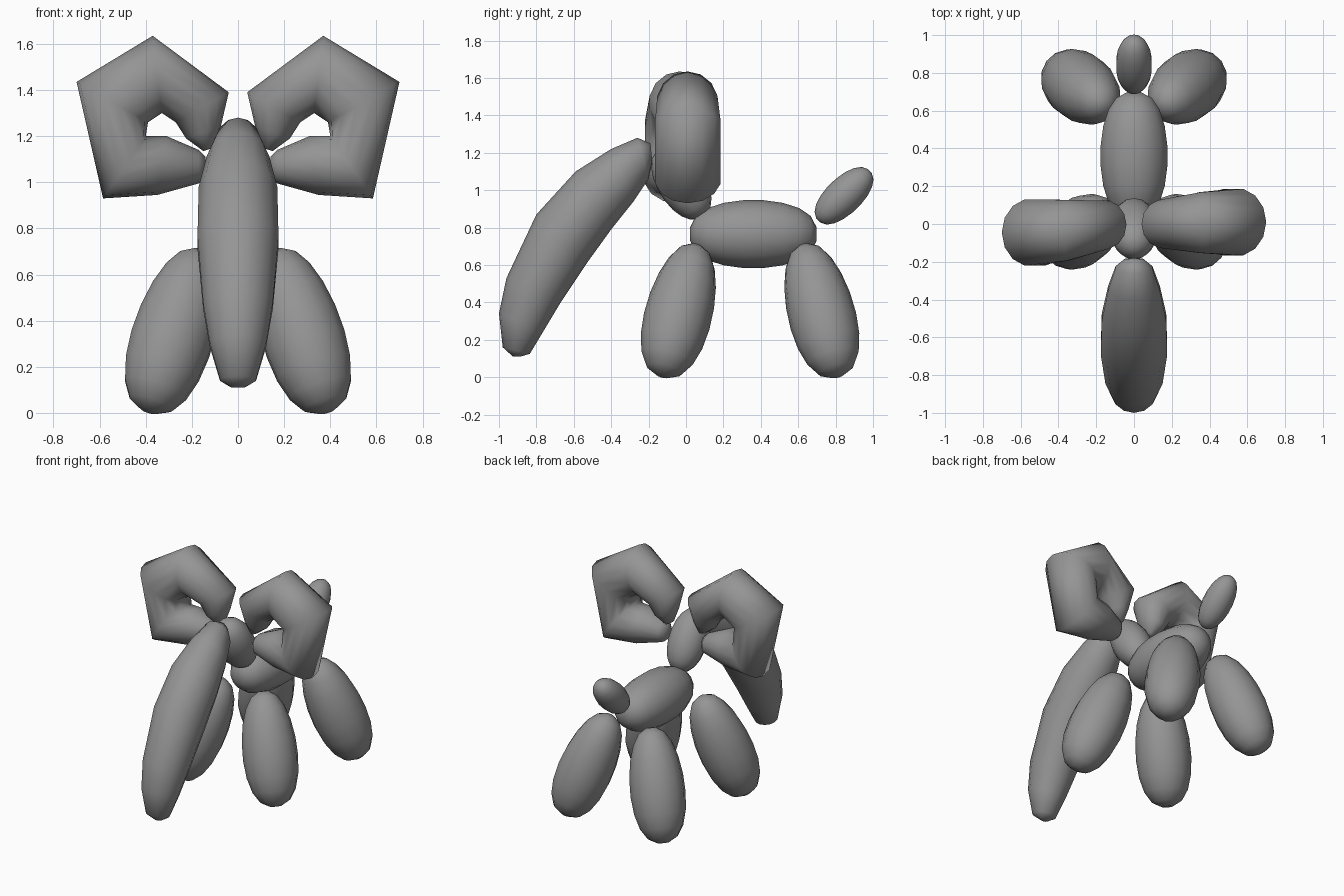
import bpy, bmesh, math
from mathutils import Vector

if "Cube" in bpy.data.objects:
    bpy.data.objects.remove(bpy.data.objects["Cube"])

mat = bpy.data.materials.new("balloon grey")
mat.diffuse_color = (0.3, 0.3, 0.3, 1)
mat.use_nodes = True
mat.node_tree.nodes["Principled BSDF"].inputs["Base Color"].default_value = mat.diffuse_color
SIDES = 14


def loft(name, rings):
    """Skin elliptical rings given as (edge point, opposite edge point, depth vector)."""
    bm = bmesh.new()
    loops = []
    for a, b, d in rings:
        c, h = (a + b) / 2, (a - b) / 2
        loops.append([bm.verts.new(c + h * math.cos(t) + d * math.sin(t))
                      for t in (2 * math.pi * i / SIDES for i in range(SIDES))])
    for p, q in zip(loops, loops[1:]):
        for i in range(SIDES):
            j = (i + 1) % SIDES
            bm.faces.new((p[i], p[j], q[j], q[i]))
    bm.faces.new(loops[0][::-1])
    bm.faces.new(loops[-1])
    bmesh.ops.recalc_face_normals(bm, faces=bm.faces[:])
    for f in bm.faces:
        f.smooth = True
    me = bpy.data.meshes.new(name)
    bm.to_mesh(me)
    bm.free()
    me.materials.append(mat)
    ob = bpy.data.objects.new(name, me)
    bpy.context.collection.objects.link(ob)
    return ob


def bubble(name, centre, axis, length, radius, egg=0.0, power=0.85, steps=9):
    """Blunt balloon segment: half length along axis, optional fatter end."""
    c, d = Vector(centre), Vector(axis).normalized()
    u = d.cross(Vector((1, 0, 0)) if abs(d.x) < 0.9 else Vector((0, 0, 1))).normalized()
    v = d.cross(u)
    rings = []
    for k in range(steps + 1):
        a = 0.12 + (math.pi - 0.24) * k / steps
        t = -math.cos(a)
        r = radius * math.sin(a) ** power * (1 + egg * t)
        m = c + d * length * t
        rings.append((m + u * r, m - u * r, v * r))
    return loft(name, rings)


# body, head and tail
bubble("body", (0, 0.36, 0.765), (0, 1, 0), 0.34, 0.183, power=0.75)
bubble("head", (0, -0.025, 1.04), (0, -0.5, 0.8), 0.215, 0.128)
bubble("tail", (0, 0.845, 0.97), (0, 0.75, 0.72), 0.192, 0.097)

# legs, splayed outward
for side, sx in (("left", -1), ("right", 1)):
    bubble(f"front_leg_{side}", (0.275 * sx, -0.035, 0.356), (0.30 * sx, -0.24, -0.92),
           0.38, 0.18, egg=0.08, power=0.8)
    bubble(f"back_leg_{side}", (0.275 * sx, 0.72, 0.356), (0.30 * sx, 0.24, -0.92),
           0.38, 0.18, egg=0.08, power=0.8)

# trunk: upper edge (y, z), lower edge (y, z), half width
trunk = [(-0.925, 0.11, -0.885, 0.11, 0.03), (-0.98, 0.16, -0.835, 0.125, 0.08),
         (-1.0, 0.34, -0.76, 0.25, 0.125), (-0.96, 0.53, -0.67, 0.40, 0.155),
         (-0.80, 0.87, -0.53, 0.61, 0.18), (-0.59, 1.10, -0.40, 0.79, 0.175),
         (-0.40, 1.22, -0.28, 0.94, 0.14), (-0.26, 1.28, -0.20, 1.06, 0.10),
         (-0.19, 1.25, -0.18, 1.15, 0.05)]
loft("trunk", [(Vector((0, a, b)), Vector((0, c, d)), Vector((w, 0, 0)))
               for a, b, c, d, w in trunk])

# ears: five-cornered loops, outer edge (x, z), inner edge (x, z), half depth
ear = [(0.14, 1.02, 0.14, 1.11, 0.04), (0.17, 0.995, 0.17, 1.14, 0.08),
       (0.35, 0.945, 0.31, 1.20, 0.14), (0.585, 0.93, 0.40, 1.20, 0.18),
       (0.70, 1.435, 0.39, 1.26, 0.18), (0.37, 1.635, 0.33, 1.30, 0.165),
       (0.04, 1.39, 0.27, 1.26, 0.13), (0.075, 1.24, 0.225, 1.19, 0.09),
       (0.105, 1.15, 0.15, 1.135, 0.04)]
for side, sx, shift in (("left", -1, -0.045), ("right", 1, 0.01)):
    rings = []
    for a, b, c, d, w in ear:
        y = shift * min(1, a / 0.5)
        rings.append((Vector((a * sx, y, b)), Vector((c * sx, y, d)), Vector((0, w, 0))))
    loft(f"ear_{side}", rings)
